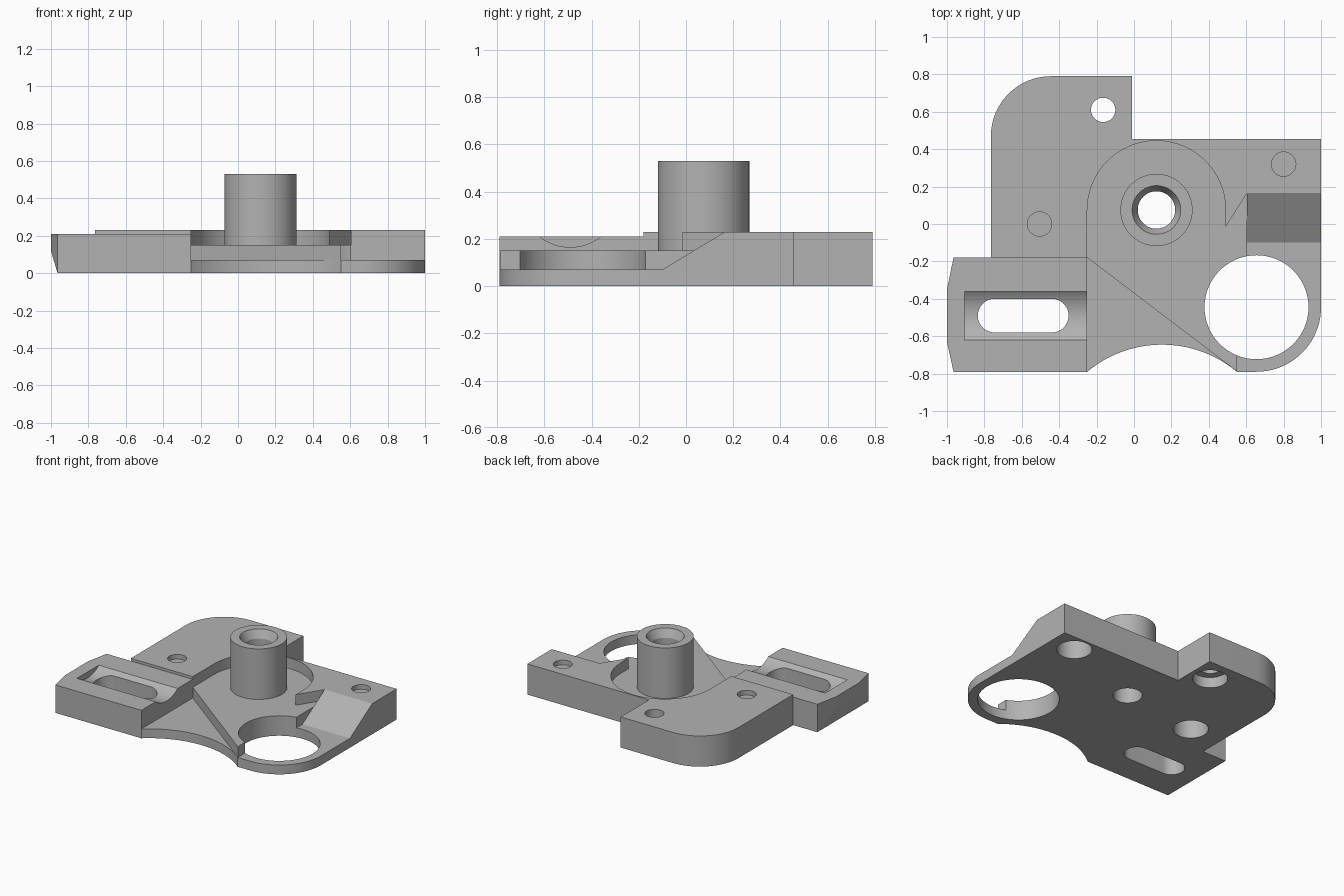
import bpy, bmesh
from math import sin, cos, radians

cube = bpy.data.objects.get("Cube")
if cube:
    bpy.data.objects.remove(cube, do_unlink=True)

grey = bpy.data.materials.new("plain_grey")
grey.use_nodes = True
COLOUR = (0.45, 0.45, 0.45, 1)
grey.diffuse_color = COLOUR
grey.node_tree.nodes["Principled BSDF"].inputs["Base Color"].default_value = COLOUR


def arc(cx, cy, r, start, end, n):
    """Points on an arc, angles in degrees."""
    angles = [radians(start + (end - start) * i / n) for i in range(n + 1)]
    return [(cx + r * cos(a), cy + r * sin(a)) for a in angles]


def make_object(name, bm):
    bmesh.ops.recalc_face_normals(bm, faces=bm.faces)
    mesh = bpy.data.meshes.new(name)
    bm.to_mesh(mesh)
    bm.free()
    mesh.materials.append(grey)
    ob = bpy.data.objects.new(name, mesh)
    bpy.context.collection.objects.link(ob)
    return ob


def prism(name, points, low, high, axis="z"):
    """Extrude a flat profile along one axis."""
    place = {"x": lambda a, b, t: (t, a, b),
             "y": lambda a, b, t: (a, t, b),
             "z": lambda a, b, t: (a, b, t)}[axis]
    bm = bmesh.new()
    face = bm.faces.new([bm.verts.new(place(a, b, low)) for a, b in points])
    side = bmesh.ops.extrude_face_region(bm, geom=[face])["geom"]
    shift = place(0, 0, high - low)
    bmesh.ops.translate(bm, vec=shift, verts=[v for v in side if isinstance(v, bmesh.types.BMVert)])
    return make_object(name, bm)


def rod(name, x, y, r, low, high, top_r=None):
    """Upright cylinder or cone."""
    bm = bmesh.new()
    bmesh.ops.create_cone(bm, cap_ends=True, segments=64, radius1=r,
                          radius2=top_r or r, depth=high - low)
    bmesh.ops.translate(bm, vec=(x, y, (low + high) / 2), verts=bm.verts)
    return make_object(name, bm)


def combine(body, tool, operation="DIFFERENCE"):
    tool.hide_render = True
    mod = body.modifiers.new(tool.name, "BOOLEAN")
    mod.operation = operation
    mod.solver = "EXACT"
    mod.object = tool
    bpy.context.view_layer.objects.active = body
    bpy.ops.object.modifier_apply(modifier=mod.name)
    bpy.data.objects.remove(tool, do_unlink=True)


PLATE_TOP, FLOOR, LEDGE, ABOVE = 0.23, 0.15, 0.07, 0.4
POST = (0.12, 0.075)
RING = (0.655, -0.445)

# Whole plate outline, with bowed clamp end, round corner and scooped front
outline = [(-0.965, -0.79), (-1, -0.63), (-1, -0.35), (-0.965, -0.18), (-0.765, -0.18)]
outline += arc(-0.445, 0.47, 0.32, 180, 90, 16)
outline += [(-0.01, 0.79), (-0.01, 0.455), (1, 0.455)]
outline += arc(*RING, 0.345, 0, -90, 20)
outline += arc(0.15, -1.269, 0.624, 50.1, 129.9, 24)
bracket = prism("mounting_bracket", outline, 0, PLATE_TOP)

# Sunken floor around the post, with its pointed notch
pocket = [(-0.25, -1), (0.605, -1), (0.605, 0.165), (0.49, -0.015)]
pocket += arc(*POST, 0.37, 0, 180, 32)
combine(bracket, prism("pocket", pocket, FLOOR, ABOVE))

# Lower front step with diagonal edge
step = [(-0.25, -0.18), (0.55, -0.788), (0.55, -1), (-0.25, -1)]
combine(bracket, prism("front_step", step, LEDGE, ABOVE))

# Low ring ledge and the ramp rising behind it
ramp = [(-1, LEDGE), (-0.1, LEDGE), (0.281, 0.30), (0.281, ABOVE), (-1, ABOVE)]
combine(bracket, prism("ramp", ramp, 0.605, 1.1, "x"))
ledge = [(0.55, -1), (0.7, -1), (0.7, -0.445), (0.55, -0.445)]
combine(bracket, prism("ring_ledge", ledge, LEDGE, ABOVE))

# Clamp block: lower top, undercut end, groove and slot
block = [(-1.2, -1), (-0.25, -1), (-0.25, -0.18), (-1.2, -0.18)]
combine(bracket, prism("block_top", block, 0.21, ABOVE))
undercut = [(-0.959, -0.02), (-1.2, -0.02), (-1.006, 0.14)]
combine(bracket, prism("undercut", undercut, -1, 0, "y"))
combine(bracket, prism("groove", arc(-0.49, 0.375, 0.21, 0, 357, 84), -0.905, -0.249, "x"))
slot = arc(-0.44, -0.49, 0.09, -90, 90, 32) + arc(-0.745, -0.49, 0.09, 90, 270, 32)
combine(bracket, prism("slot", slot, -0.1, ABOVE))

# Large ring opening
combine(bracket, rod("ring_opening", *RING, 0.278, -0.1, ABOVE))

# Hollow post with tapered mouth
combine(bracket, rod("post", *POST, 0.193, 0.1, 0.53), "UNION")
combine(bracket, rod("post_bore", *POST, 0.1, -0.1, 0.6))
combine(bracket, rod("post_mouth", *POST, 0.1, 0.47, 0.53 + 0.01, 0.135))

# Screw holes: one goes through, two keep a thin web
for x, y, bore_low, recess in ((-0.165, 0.61, -0.1, 0.08),
                               (-0.505, 0, 0.195, 0.17),
                               (0.8, 0.32, 0.195, 0.17)):
    combine(bracket, rod("screw_hole", x, y, 0.065, bore_low, ABOVE))
    combine(bracket, rod("head_recess", x, y, 0.12, -0.1, recess))

# Smooth round walls, crisp edges
bpy.ops.object.select_all(action="DESELECT")
bracket.select_set(True)
bpy.context.view_layer.objects.active = bracket
bpy.ops.object.shade_smooth_by_angle(angle=radians(10))
